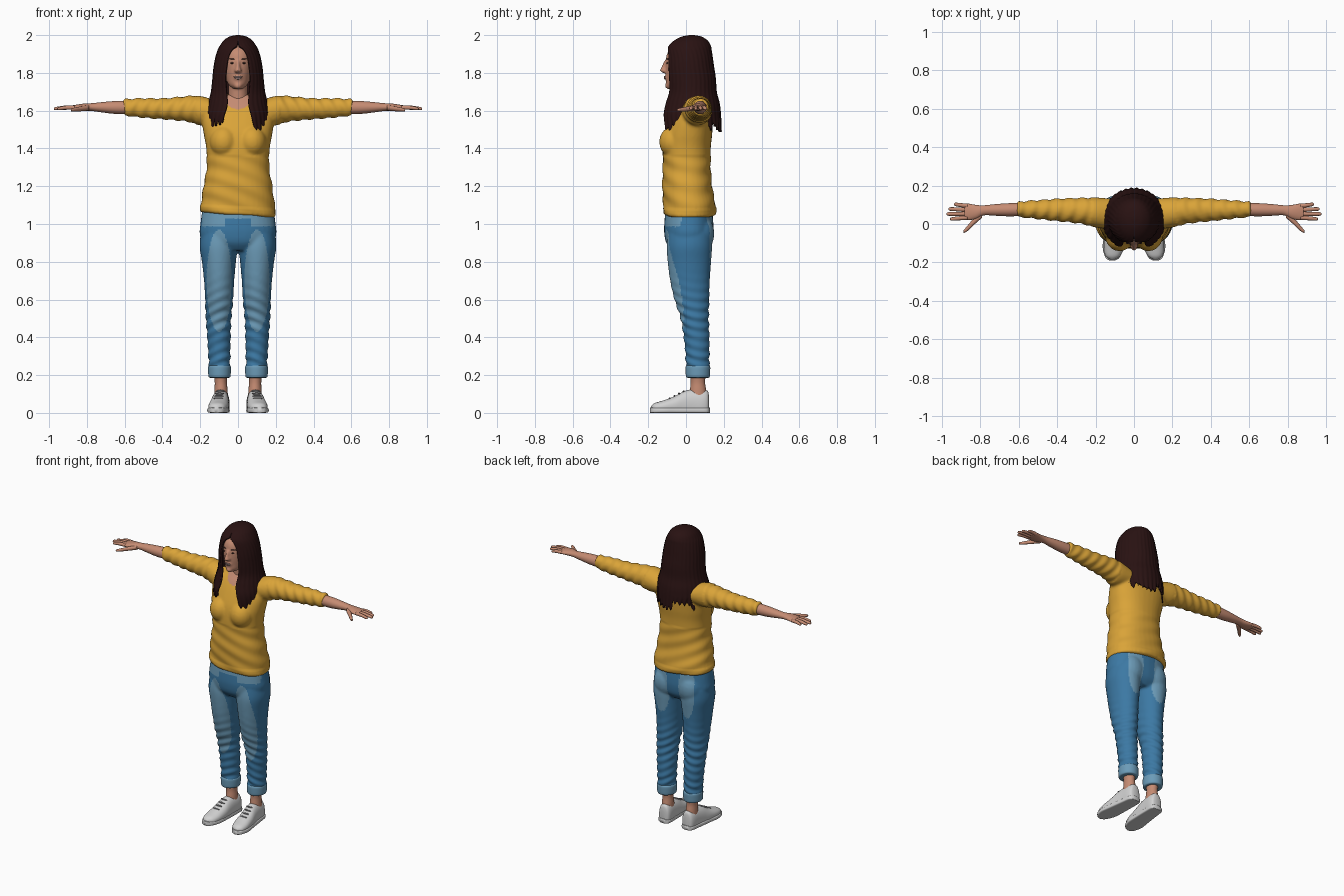
import bpy, bmesh, math, random
from mathutils import Vector
from mathutils.bvhtree import BVHTree

random.seed(4)
if "Cube" in bpy.data.objects:
    bpy.data.objects.remove(bpy.data.objects["Cube"])


def material(name, r, g, b):
    m = bpy.data.materials.new(name)
    m.use_nodes = True
    m.diffuse_color = (r, g, b, 1)
    bsdf = m.node_tree.nodes["Principled BSDF"]
    bsdf.inputs["Base Color"].default_value = (r, g, b, 1)
    bsdf.inputs["Roughness"].default_value = 0.8
    return m


YELLOW = material("mustard_knit", 0.70, 0.37, 0.04)
SKIN = material("skin", 0.56, 0.26, 0.17)
HAIR = material("dark_brown_hair", 0.022, 0.006, 0.006)
DENIM = material("denim", 0.045, 0.19, 0.37)
FADED = material("faded_denim", 0.15, 0.33, 0.48)
WHITE = material("shoe_white", 0.64, 0.64, 0.64)
GREY = material("lace_grey", 0.27, 0.27, 0.28)
LIPS = material("lips", 0.38, 0.25, 0.23)
EYE = material("eye_brown", 0.06, 0.025, 0.02)


def spline(rows, steps):
    """Smooth in-between rows through the given key rows."""
    out = []
    for i in range(len(rows) - 1):
        keys = [rows[max(0, min(len(rows) - 1, i + k))] for k in (-1, 0, 1, 2)]
        for s in range(steps):
            t = s / steps
            out.append([q + t * (r - p) / 2 + t * t * (p - 2.5 * q + 2 * r - w / 2)
                        + t ** 3 * (1.5 * (q - r) + (w - p) / 2)
                        for p, q, r, w in zip(*keys)])
    return out + [list(rows[-1])]


def loft(bm, rows, axis="z", n=36, e=1.0, side=1, floor=0.0, steps=5):
    """Rows are (position along axis, centre u, centre v, radius u, radius v)."""
    rings = []
    for t, u, v, ru, rv in spline(rows, steps):
        ring = []
        for k in range(n):
            a = math.tau * k / n
            c, s = math.cos(a), math.sin(a)
            p = u + ru * math.copysign(abs(c) ** e, c)
            q = v + rv * math.copysign(abs(s) ** e, s)
            x, y, z = {"z": (p, q, t), "x": (t, p, q), "y": (p, t, q)}[axis]
            ring.append(bm.verts.new((x * side, y, max(z, floor))))
        rings.append(ring)
    for a, b in zip(rings, rings[1:]):
        for k in range(n):
            bm.faces.new((a[k], a[(k + 1) % n], b[(k + 1) % n], b[k]))
    bm.faces.new(rings[0])
    bm.faces.new(rings[-1])


def ball(bm, centre, size):
    verts = bmesh.ops.create_uvsphere(bm, u_segments=20, v_segments=12, radius=1)["verts"]
    bmesh.ops.scale(bm, vec=size, verts=verts)
    bmesh.ops.translate(bm, vec=centre, verts=verts)


def finish(name, bm, mats, voxel=None, fix=True):
    """Make the object; a voxel size fuses its overlapping pieces into one skin."""
    if fix:
        bmesh.ops.recalc_face_normals(bm, faces=bm.faces)
    mesh = bpy.data.meshes.new(name)
    bm.to_mesh(mesh)
    bm.free()
    ob = bpy.data.objects.new(name, mesh)
    bpy.context.collection.objects.link(ob)
    if voxel:
        rm = ob.modifiers.new("fuse", "REMESH")
        rm.mode, rm.voxel_size = "VOXEL", voxel
        sm = ob.modifiers.new("soften", "SMOOTH")
        sm.factor, sm.iterations = 0.5, 5
        baked = bpy.data.meshes.new_from_object(
            ob.evaluated_get(bpy.context.evaluated_depsgraph_get()))
        ob.modifiers.clear()
        ob.data = baked
    ob.data.materials.clear()
    for m in mats:
        ob.data.materials.append(m)
    ob.data.shade_smooth()
    return ob


def displace(ob, offset):
    """Move every vertex by offset(position, normal), all computed in one pass."""
    bm = bmesh.new()
    bm.from_mesh(ob.data)
    for v in bm.verts:
        v.co += offset(v.co, v.normal)
    bm.to_mesh(ob.data)
    bm.free()


# Sweater: torso, bust and three-quarter sleeves
bm = bmesh.new()
loft(bm, [(1.05, 0, .018, .198, .137), (1.1, 0, .018, .196, .138), (1.2, 0, .006, .182, .132),
          (1.3, 0, .004, .166, .127), (1.4, 0, .004, .168, .127), (1.48, 0, .014, .182, .125),
          (1.56, 0, .032, .19, .11), (1.62, 0, .042, .165, .088), (1.66, 0, .045, .11, .062),
          (1.685, 0, .045, .06, .045)], e=.88)
for s in (-1, 1):
    ball(bm, (s * .075, -.062, 1.435), (.075, .08, .085))
    loft(bm, [(.1, .05, 1.59, .08, .06), (.2, .06, 1.6, .078, .078), (.25, .066, 1.608, .07, .07),
              (.3, .07, 1.61, .065, .064), (.4, .073, 1.61, .058, .055), (.5, .075, 1.614, .049, .052),
              (.58, .076, 1.617, .042, .046), (.605, .076, 1.617, .042, .045)], "x", side=s)
sweater = finish("sweater", bm, [YELLOW, SKIN], .008)


def knit_folds(co, normal):
    x, y, z = co
    if abs(x) > .22:      # sleeve creases
        return normal * .003 * math.sin(abs(x) * 95 + z * 45 + y * 30)
    if z > 1.36:
        return Vector()
    # waist folds, hem band and its slight slant
    fold = .0025 * math.sin(z * 70 + x * 25 + y * 12) + (.003 if z < 1.085 else 0)
    return normal * fold - Vector((0, 0, .07 * x * max(0, (1.25 - z) / .2)))


displace(sweater, knit_folds)
for p in sweater.data.polygons:   # scooped neckline
    c = p.center
    if c.y < .03 and (c.x / .066) ** 2 + ((c.z - 1.67) / .063) ** 2 < 1:
        p.material_index = 1

# Jeans: hips fused to both legs
bm = bmesh.new()
loft(bm, [(.86, 0, .015, .13, .09), (.9, 0, .015, .185, .12), (.95, 0, .015, .203, .13),
          (1.0, 0, .015, .199, .13), (1.1, 0, .015, .186, .122)], e=.9)
for s in (-1, 1):
    loft(bm, [(.95, .105, .02, .092, .115), (.88, .103, .018, .1, .12), (.8, .101, .018, .09, .115),
              (.7, .1, .021, .08, .105), (.6, .1, .031, .074, .092), (.5, .103, .046, .067, .074),
              (.4, .101, .056, .062, .068), (.3, .099, .061, .058, .063), (.2, .098, .063, .054, .06)], side=s)
    ball(bm, (s * .088, .08, .95), (.085, .07, .1))
jeans = finish("jeans", bm, [DENIM, FADED], .008)


def denim_creases(co, normal):
    x, y, z = co
    w = .0035 * (math.exp(-((z - .5) / .14) ** 2) + math.exp(-((z - .28) / .06) ** 2))
    return normal * w * math.sin(z * 120 + abs(x) * 50 + y * 25)


displace(jeans, denim_creases)
for p in jeans.data.polygons:     # worn patches
    x, y, z = abs(p.center.x), p.center.y, p.center.z
    thigh = ((x - .1) / .066) ** 2 + ((z - .7) / .27) ** 2 < 1
    yoke = z > .985 and (x > .07 or z > 1.03) and x < .19
    seat = ((x - .095) / .055) ** 2 + ((z - .93) / .17) ** 2 < 1
    if (p.normal.y < -.25 and (thigh or yoke)) or (p.normal.y > .2 and seat):
        p.material_index = 1

# Turned-up cuffs
bm = bmesh.new()
for s in (-1, 1):
    loft(bm, [(.186, .098, .063, .05, .056), (.192, .098, .063, .058, .063), (.22, .098, .063, .06, .065),
              (.245, .098, .063, .06, .065), (.252, .098, .063, .054, .06)], side=s, steps=3)
finish("jean_cuffs", bm, [FADED])

# Ankles
bm = bmesh.new()
for s in (-1, 1):
    loft(bm, [(.07, .09, .065, .037, .048), (.12, .09, .064, .035, .043), (.16, .091, .063, .032, .038),
              (.2, .093, .063, .035, .041)], side=s)
finish("ankles", bm, [SKIN])

# Trainers: rounded uppers, flat soles and laces
bm = bmesh.new()
for s in (-1, 1):
    loft(bm, [(-.184, .112, .025, .012, .012), (-.165, .11, .026, .038, .026), (-.12, .106, .03, .051, .036),
              (-.06, .1, .035, .052, .053), (-.01, .095, .04, .048, .075), (.04, .091, .045, .045, .08),
              (.09, .088, .045, .043, .08), (.115, .087, .045, .034, .07), (.122, .087, .045, .015, .04)],
         "y", side=s, floor=.004, e=.9)
finish("shoe_uppers", bm, [WHITE])
bm = bmesh.new()
for s in (-1, 1):
    loft(bm, [(-.19, .113, .014, .012, .014), (-.175, .112, .014, .036, .014), (-.12, .107, .014, .056, .014),
              (-.05, .1, .014, .054, .014), (.05, .092, .014, .048, .014), (.11, .088, .014, .042, .014),
              (.126, .087, .014, .02, .014)], "y", side=s, e=.4)
finish("shoe_soles", bm, [WHITE])
bm = bmesh.new()
for s in (-1, 1):
    for k in range(4):
        ball(bm, (s * (.104 - .003 * k), -.085 + .024 * k, .077 + .0125 * k), (.025, .005, .005))
finish("shoe_laces", bm, [GREY])

# Forearms, palms, fingers and thumbs
bm = bmesh.new()
for s in (-1, 1):
    loft(bm, [(.56, .076, 1.617, .034, .036), (.65, .074, 1.617, .034, .034), (.72, .073, 1.618, .03, .027),
              (.78, .071, 1.619, .026, .02), (.82, .063, 1.618, .036, .019), (.86, .063, 1.616, .043, .015),
              (.88, .065, 1.615, .041, .012)], "x", side=s)
    for tip, y0, y1 in ((.955, .033, .026), (.974, .053, .052), (.964, .074, .078), (.935, .094, .102)):
        loft(bm, [(.865, y0, 1.616, .0115, .011), ((.865 + tip) / 2, (y0 + y1) / 2, 1.616, .0105, .0105),
                  (tip - .008, y1, 1.611, .009, .008), (tip, y1, 1.61, .004, .004)], "x", n=16, side=s)
    loft(bm, [(.79, .052, 1.615, .02, .014), (.83, .015, 1.61, .018, .013), (.865, -.022, 1.606, .014, .01),
              (.885, -.04, 1.604, .008, .007)], "x", n=16, side=s)
finish("forearms_and_hands", bm, [SKIN])

# Head with jaw, nose, chin and neck
bm = bmesh.new()
loft(bm, [(1.714, 0, -.06, .022, .024), (1.735, 0, -.038, .048, .066), (1.77, 0, -.008, .066, .098),
          (1.81, 0, .004, .077, .113), (1.86, 0, .01, .084, .118), (1.91, 0, .014, .078, .11),
          (1.95, 0, .02, .055, .075), (1.965, 0, .02, .03, .04)])
loft(bm, [(1.56, 0, .045, .07, .055), (1.63, 0, .04, .056, .052), (1.7, 0, .035, .05, .052),
          (1.77, 0, .03, .05, .055)])
loft(bm, [(1.8, 0, -.11, .014, .012), (1.812, 0, -.116, .019, .022), (1.83, 0, -.113, .012, .018),
          (1.865, 0, -.104, .009, .012)], n=16)
ball(bm, (0, -.095, 1.775), (.026, .02, .016))
ball(bm, (0, -.09, 1.732), (.022, .022, .018))
head = finish("head_and_neck", bm, [SKIN], .006)
tree = BVHTree.FromPolygons([v.co for v in head.data.vertices],
                            [list(p.vertices) for p in head.data.polygons])


def face_plates(name, mat, spots):
    """Thin ovals laid on the face: x, z, half width, half height."""
    plates = bmesh.new()
    for x, z, w, h in spots:
        hit = tree.ray_cast(Vector((x, -1, z)), Vector((0, 1, 0)))[0]
        ball(plates, hit, (w, .004, h))
    finish(name, plates, [mat])


face_plates("eyes", EYE, [(s * .031, 1.852, .012, .0045) for s in (-1, 1)])
face_plates("eyebrows", EYE, [(s * (.024 + .01 * k), 1.873 + .001 * k, .009, .0022)
                              for s in (-1, 1) for k in range(3)])
face_plates("lips", LIPS, [(0, 1.779, .023, .0045), (0, 1.771, .019, .005)])

# Long hair: a shell open at the face with ragged lock ends
HAIR_ROWS = [(2.0, .03, .01, .012, 0), (1.992, .03, .045, .052, 0), (1.972, .026, .076, .088, 0),
             (1.945, .02, .095, .111, .006), (1.92, .017, .108, .119, .034), (1.88, .018, .12, .124, .053),
             (1.83, .02, .129, .129, .062), (1.77, .025, .135, .133, .068), (1.7, .03, .143, .133, .062),
             (1.64, .03, .158, .148, .058), (1.58, .025, .167, .16, .072), (1.515, .024, .16, .163, .085)]
N = 168
drop = [random.uniform(-.035, .03) for _ in range(N // 6 + 1)]
bm = bmesh.new()
grid = []
for z, cy, rx, ry, gap in spline(HAIR_ROWS, 5):
    a0 = math.asin(max(0, min(.9, gap / rx)))
    low = max(0, (1.6 - z) / .085)
    row = []
    for k in range(N + 1):
        a = a0 + (math.tau - 2 * a0) * k / N
        lock, part = divmod(k, 6)
        f = 1 - min(1, (2 - z) / .1) * (.007 + .012 * low) * math.cos(math.tau * part / 6)
        tip = drop[lock] + .022 * abs(part - 3) / 3
        row.append(bm.verts.new((rx * f * math.sin(a), cy - ry * f * math.cos(a), z + low * tip)))
    grid.append(row)
for a, b in zip(grid, grid[1:]):
    for k in range(N):
        bm.faces.new((a[k], b[k], b[k + 1], a[k + 1]))
bm.faces.new(grid[0][:-1])
bmesh.ops.remove_doubles(bm, verts=bm.verts, dist=.0001)
hair = finish("hair", bm, [HAIR], fix=False)
shell = hair.modifiers.new("thickness", "SOLIDIFY")
shell.thickness, shell.offset = .014, -1
